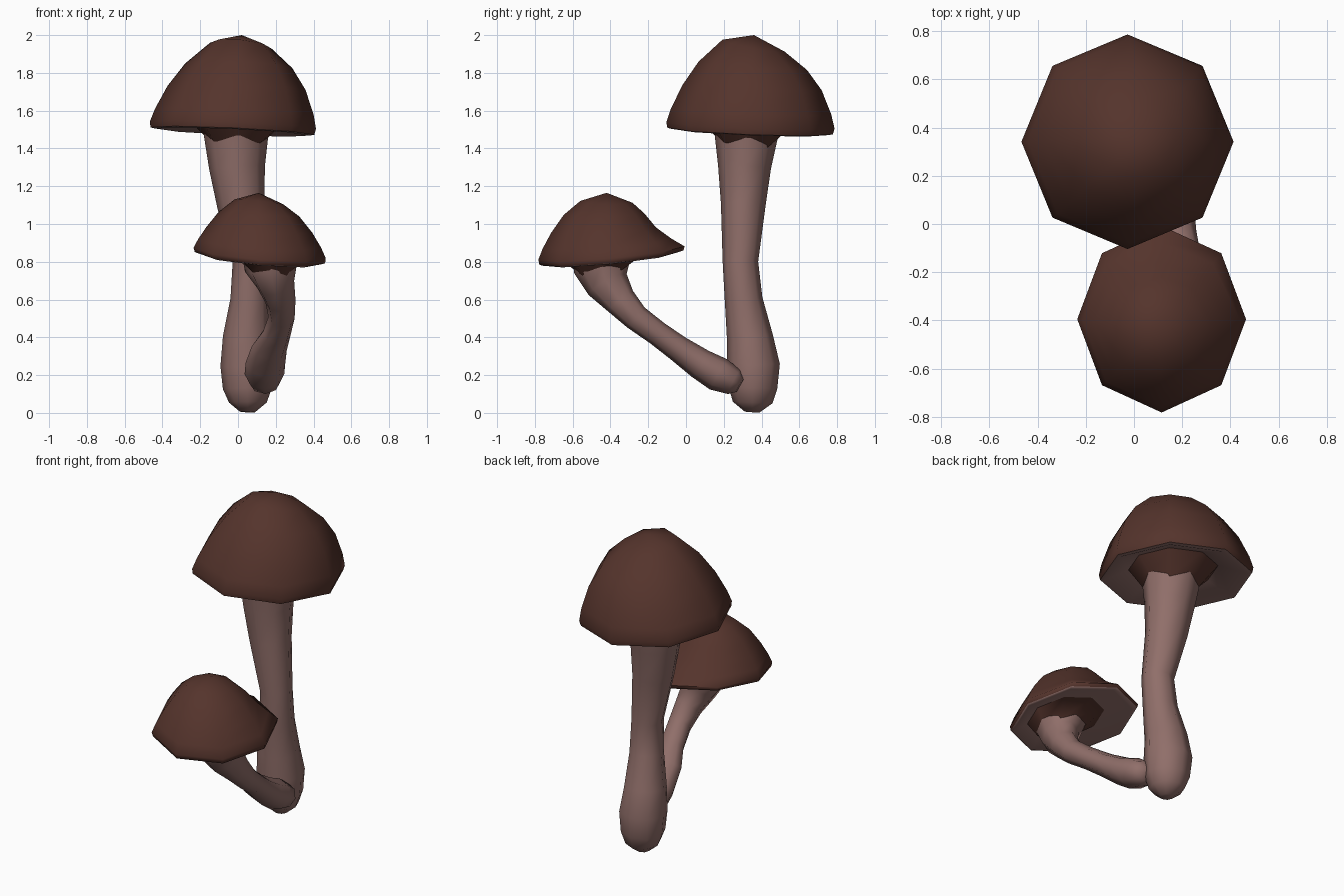
import bpy, math
from mathutils import Vector

if "Cube" in bpy.data.objects:
    bpy.data.objects.remove(bpy.data.objects["Cube"])

N = 8  # sides of every part


def material(name, rgb):
    m = bpy.data.materials.new(name)
    m.diffuse_color = (*rgb, 1)
    m.use_nodes = True
    m.node_tree.nodes["Principled BSDF"].inputs["Base Color"].default_value = m.diffuse_color
    return m


BROWN = material("dark brown", (0.090, 0.034, 0.025))
PINK = material("pale brown", (0.28, 0.158, 0.143))


def loft(name, rings, mats, band_mats, tip=None, close_start=False):
    """Skin a list of N-point rings, optionally ending in a single tip point."""
    verts = [p for ring in rings for p in ring]
    faces, slots = [], []
    for i in range(len(rings) - 1):
        for j in range(N):
            k = (j + 1) % N
            faces.append((i * N + j, i * N + k, (i + 1) * N + k, (i + 1) * N + j))
            slots.append(band_mats(i))
    last = (len(rings) - 1) * N
    if tip:
        verts.append(tip)
        for j in range(N):
            faces.append((last + j, last + (j + 1) % N, len(verts) - 1))
            slots.append(band_mats(len(rings) - 1))
    else:
        faces.append(tuple(range(last, last + N)))
        slots.append(0)
    if close_start:
        faces.append(tuple(reversed(range(N))))
        slots.append(0)
    me = bpy.data.meshes.new(name)
    me.from_pydata(verts, [], faces)
    for m in mats:
        me.materials.append(m)
    for p, s in zip(me.polygons, slots):
        p.material_index = s
    me.shade_smooth()
    me.set_sharp_from_angle(angle=math.radians(62))
    ob = bpy.data.objects.new(name, me)
    bpy.context.collection.objects.link(ob)
    return ob


def stem(name, path):
    """Tube along (x, y, z, radius across, radius along) stations."""
    pts = [Vector(p[:3]) for p in path]
    rings = []
    for i, p in enumerate(path):
        t = (pts[min(i + 1, len(pts) - 1)] - pts[max(i - 1, 0)]).normalized()
        u = Vector((1, 0, 0))
        u = (u - t * u.dot(t)).normalized()
        v = t.cross(u)
        rings.append([pts[i] + u * p[3] * math.cos(a) + v * p[4] * math.sin(a)
                      for a in (j * math.tau / N for j in range(N))])
    return loft(name, rings, [PINK], lambda i: 0, close_start=True)


def cap(name, centre, rx, ry, tilt, top_tilt, apex, under, over, shift, dent):
    """Tilted cap: underside rings, lip, then dome rings (scale, height) to the apex."""
    c, top = Vector(centre), Vector(apex)
    height = top.z - c.z
    rings = []
    for i, (s, h) in enumerate(under + over):
        rise = h if i >= len(under) else 0
        # underside slides to the stem, dome slides to the apex
        slide = Vector((shift[0], shift[1], 0)) * (1 - s) * 1.5 if i < len(under) \
            else Vector((top.x - c.x, top.y - c.y, 0)) * rise
        lx, ly = (tilt[n] * (1 - rise) + top_tilt[n] * rise ** 4 for n in (0, 1))
        ring = []
        for j in range(N):
            a = j * math.tau / N
            bulge = math.sin(math.pi * min(1, max(0, rise - .08) * 1.15))
            k = s * (1 - dent * max(0, math.sin(a)) * bulge)
            dx, dy = rx * k * math.cos(a), ry * k * math.sin(a)
            jag = .035 * (-1) ** j if i == 0 else 0  # ragged collar edge
            ring.append(c + slide + Vector((dx, dy, lx * dx + ly * dy + (h + jag) * height)))
        rings.append(ring)
    n = len(under)
    # dark collar by the stem, pale underside, dark dome
    return loft(name, rings, [BROWN, PINK],
                lambda i: 1 if 1 <= i < n - 1 else 0, tip=top)


# tall mushroom
stem("tall_stem", [
    (.05, .35, .005, .04, .04), (.052, .353, .055, .10, .105),
    (.05, .355, .13, .13, .128), (.047, .357, .25, .14, .14),
    (.045, .338, .40, .125, .122), (.06, .305, .60, .10, .10),
    (.065, .288, .80, .094, .094), (.015, .303, 1.10, .125, .118),
    (-.005, .31, 1.30, .148, .14), (-.01, .32, 1.48, .172, .17),
    (-.01, .32, 1.56, .178, .178)])
cap("tall_cap", (-.03, .34, 1.492), .44, .445, (-.045, -.04), (-.14, -.30), (.02, .36, 2.0),
    under=[(.35, -.12), (.58, .11), (.93, -.01), (.985, 0)],
    over=[(1, .06), (.955, .20), (.83, .45), (.645, .68), (.37, .89)],
    shift=(.02, -.02), dent=0)

# short leaning mushroom
stem("short_stem", [
    (.15, .287, .145, .04, .04), (.145, .255, .165, .08, .073),
    (.14, .17, .205, .105, .092), (.145, .075, .26, .105, .082),
    (.165, -.04, .34, .095, .07), (.205, -.15, .42, .075, .065),
    (.23, -.265, .505, .07, .07), (.225, -.345, .59, .08, .085),
    (.20, -.415, .68, .10, .115), (.175, -.445, .77, .14, .15),
    (.17, -.45, .85, .15, .15)])
cap("short_cap", (.115, -.393, .822), .35, .387, (-.085, .10), (-.16, -.09), (.11, -.42, 1.165),
    under=[(.36, -.19), (.60, .05), (.93, -.02), (.985, 0)],
    over=[(1, .07), (.93, .22), (.80, .43), (.61, .67), (.37, .86)],
    shift=(.055, -.06), dent=.22)
